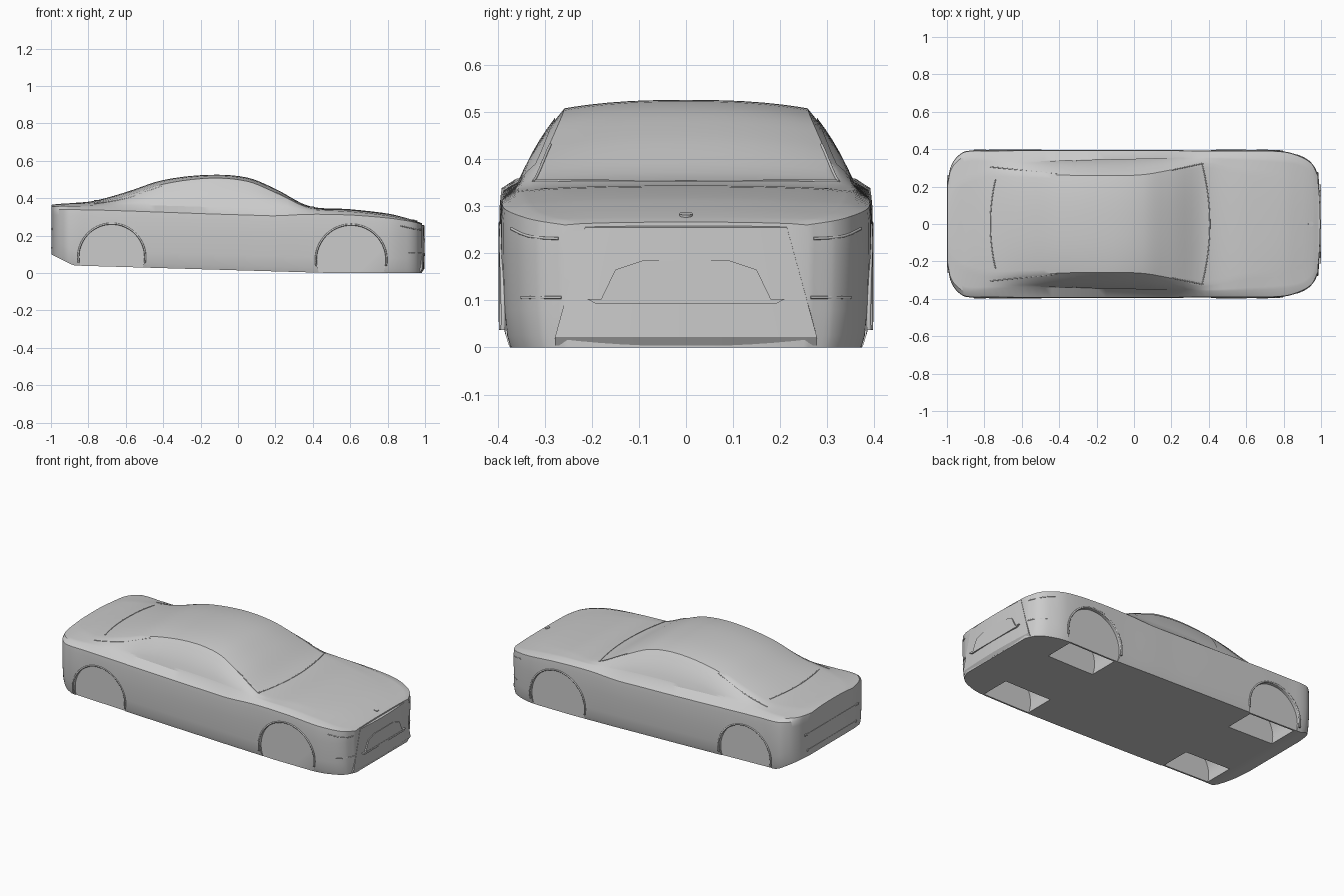
import bpy, bmesh, math

if "Cube" in bpy.data.objects:
    bpy.data.objects.remove(bpy.data.objects["Cube"])

# Body stations: x, half width, crease z, belt y, belt z, roof edge y, roof edge z, centre z
KEYS = [
    (-.998, .22, .340, .20, .354, .12, .361, .364),
    (-.982, .30, .340, .28, .356, .16, .364, .367),
    (-.95, .355, .340, .33, .357, .20, .367, .370),
    (-.90, .389, .339, .36, .357, .23, .370, .373),
    (-.77, .393, .337, .35, .360, .27, .376, .386),
    (-.60, .395, .332, .338, .362, .268, .412, .432),
    (-.40, .396, .325, .340, .360, .262, .475, .497),
    (-.15, .396, .316, .348, .353, .258, .507, .525),
    (.05, .395, .310, .352, .350, .264, .490, .510),
    (.20, .395, .306, .355, .348, .290, .430, .450),
    (.38, .393, .314, .358, .338, .325, .349, .358),
    (.60, .393, .310, .355, .328, .28, .336, .341),
    (.80, .388, .294, .345, .307, .26, .312, .318),
    (.90, .358, .280, .325, .287, .24, .290, .294),
    (.955, .318, .269, .28, .273, .20, .275, .277),
    (.983, .26, .260, .22, .263, .15, .265, .266),
]


def row(x):
    """Smooth (Hermite) interpolation of the stations at x."""
    n = len(KEYS)
    i = max(k for k in range(n - 1) if KEYS[k][0] <= max(x, KEYS[0][0]))

    def slope(k, c):
        a, b = KEYS[max(k - 1, 0)], KEYS[min(k + 1, n - 1)]
        return (b[c] - a[c]) / (b[0] - a[0])
    p, q = KEYS[i], KEYS[i + 1]
    h = q[0] - p[0]
    t = (x - p[0]) / h
    return [(2*t**3 - 3*t*t + 1)*p[c] + (t**3 - 2*t*t + t)*h*slope(i, c)
            + (3*t*t - 2*t**3)*q[c] + (t**3 - t*t)*h*slope(i + 1, c) for c in range(1, 8)]


def bottom(x):
    return .04 + (-.88 - x)*.5 if x < -.88 else max(0, .04*(.5 - x)/1.38)


def side(x, t):
    """Point on the cabin side, t = 0 at the belt and 1 at the roof edge."""
    w, zs, yb, zb, yr, zr, zc = row(x)
    bulge = .04*t*(1 - t)*min(1, max(0, (zr - zb)/.12))
    return yb + (yr - yb)*t + bulge, zb + (zr - zb)*t


def top_z(x, y):
    w, zs, yb, zb, yr, zr, zc = row(x)
    y = abs(y)
    if y <= yr:
        return zc - (zc - zr)*(y/yr)**2.5
    return zr + (zb - zr)*min(1, (y - yr)/(yb - yr))


def section(x):
    w, zs, yb, zb, yr, zr, zc = row(x)
    f = bottom(x)
    half = [(0, f), (.955*w, f), (.975*w, f + .025), (.99*w, f + .08), (w, .2), (w, zs - .03), (w - .003, zs)]
    half += [side(x, t) for t in (0, .2, .4, .6, .8, 1)]
    half += [(yr*s, top_z(x, yr*s)) for s in (.93, .82, .65, .45, .22, 0)]
    full = half + [(-y, z) for y, z in half[-2:0:-1]]
    return [(x, y, z) for y, z in full]


def make(name, verts, faces, angle=30):
    me = bpy.data.meshes.new(name)
    me.from_pydata(verts, [], faces)
    bm = bmesh.new()
    bm.from_mesh(me)
    bmesh.ops.recalc_face_normals(bm, faces=bm.faces)
    bm.to_mesh(me)
    bm.free()
    ob = bpy.data.objects.new(name, me)
    bpy.context.collection.objects.link(ob)
    smooth(ob, angle)
    return ob


def smooth(ob, angle=30):
    bpy.ops.object.select_all(action='DESELECT')
    ob.select_set(True)
    bpy.context.view_layer.objects.active = ob
    bpy.ops.object.shade_smooth_by_angle(angle=math.radians(angle))


def loft(name, rings):
    n = len(rings[0])
    verts = [v for r in rings for v in r]
    faces = [(i*n + j, i*n + (j + 1) % n, (i + 1)*n + (j + 1) % n, (i + 1)*n + j)
             for i in range(len(rings) - 1) for j in range(n)]
    faces += [tuple(range(n)), tuple(range((len(rings) - 1)*n, len(rings)*n))]
    return make(name, verts, faces)


def bead(name, pts, r=.003):
    cu = bpy.data.curves.new(name, 'CURVE')
    cu.dimensions = '3D'
    cu.bevel_depth = r
    cu.bevel_resolution = 2
    cu.use_fill_caps = True
    sp = cu.splines.new('POLY')
    sp.points.add(len(pts) - 1)
    for p, co in zip(sp.points, pts):
        p.co = (*co, 1)
    ob = bpy.data.objects.new(name, cu)
    bpy.context.collection.objects.link(ob)
    return ob


def plate(name, outline, x0, x1):
    """Upright slab across the car from a (y, z) outline."""
    return loft(name, [[(x, y, z) for y, z in outline] for x in (x0, x1)])


# Main body shell
xs = [KEYS[0][0]]
for a, b in zip(KEYS, KEYS[1:]):
    xs += [a[0] + (b[0] - a[0])*k/5 for k in range(1, 6)]
xs[-1] = KEYS[-1][0]
body = loft('car_body', [section(x) for x in xs])

# Wheel arches: shallow outer recess, plus open pocket behind the arch panel
ARCHES = [('front', .605, .07, .185), ('rear', -.675, .085, .175)]
for end, cx, cz, r in ARCHES:
    for s in (1, -1):
        for y0, y1, rad in ((.374, .45, r), (.18, .364, r - .012)):
            rings = [[(cx + rad*math.cos(a*math.pi/32), s*y, cz + rad*math.sin(a*math.pi/32))
                      for a in range(64)] for y in (y0, y1)]
            cut = loft('arch_cutter', rings)
            cut.hide_render = True
            m = body.modifiers.new('arch', 'BOOLEAN')
            m.operation, m.object, m.solver = 'DIFFERENCE', cut, 'EXACT'
            bpy.context.view_layer.objects.active = body
            bpy.ops.object.modifier_apply(modifier=m.name)
            bpy.data.objects.remove(cut)
        arc = [math.radians(a) for a in range(-10, 191, 5)]
        bead(end + '_arch_lip', [(cx + (r + .004)*math.cos(a), s*min(.393, row(cx + r*math.cos(a))[0] - .001),
                                  cz + (r + .004)*math.sin(a)) for a in arc], .005)
smooth(body)

# Side windows, slightly proud of the cabin side, split by a pillar
for s in (1, -1):
    for name, x0, x1 in (('door_window', -.31, .27), ('quarter_window', -.50, -.33)):
        verts, faces = [], []
        N, M = 20, 5
        for i in range(N + 1):
            x = x0 + (x1 - x0)*i/N
            hi = .86 if name == 'door_window' else .15 + .71*i/N
            for j in range(M + 1):
                y, z = side(x, .1 + (hi - .1)*j/M)
                verts.append((x, s*(y + .003), z + .001))
        for i in range(N):
            for j in range(M):
                k = i*(M + 1) + j
                faces.append((k, k + 1, k + M + 2, k + M + 1))
        make(name, verts, faces)

    # Pillar and light seams on each side
    def top_line(name, xa, ya, xb, yb):
        pts = [(xa + (xb - xa)*k/10, ya + (yb - ya)*k/10) for k in range(11)]
        bead(name, [(x, s*y, top_z(x, y)) for x, y in pts])
    top_line('rear_pillar_seam', -.77, .305, -.41, .268)
    top_line('windscreen_pillar_seam', .20, .288, .37, .324)
    bead('headlight_line', [(x, s*row(x)[0], z) for x, z in
                            ((.978, .231), (.965, .232), (.94, .236), (.91, .243), (.87, .252))])
    bead('lower_vent_line', [(x, s*row(x)[0]*.99, .106) for x in (.98, .965, .94, .91)])

# Seams at the foot of the windscreen and rear window
for name, xc, bow, hw in (('windscreen_base_seam', .405, -.042, .325), ('rear_window_base_seam', -.768, .028, .24)):
    ys = [hw*k/12 for k in range(-12, 13)]
    bead(name, [(xc + bow*(y/hw)**2, y, top_z(xc + bow*(y/hw)**2, y)) for y in ys])

# Nose panel, bowed forward in the middle
cols = []
for k in range(-6, 7):
    u = k/6
    x = .996 - .011*u*u
    cols.append([(.965, .278*u, .012), (x - .012, .278*u, .004), (x, .278*u, .022),
                 (x, .214*u, .255), (.965, .214*u, .262)])
loft('nose_panel', cols)
plate('nose_grille', [(-.18, .103), (-.15, .165), (-.09, .185), (.09, .185), (.15, .165), (.18, .103)], .98, .9985)
plate('grille_ledge', [(-.19, .092), (.19, .092), (.21, .103), (-.21, .103)], .97, 1.0)

# Small round cap on the bonnet tip
bpy.ops.mesh.primitive_cylinder_add(vertices=24, radius=.014, depth=.006, location=(.945, 0, top_z(.945, 0) + .001),
                                    rotation=(0, .25, 0))
bpy.context.object.name = 'bonnet_cap'

# Rear panel and bumper ridges
for name, z, hw in (('tail_panel_ridge', .235, .26), ('bumper_ridge', .135, .24)):
    plate(name, [(-hw, z - .005), (hw, z - .005), (hw, z + .005), (-hw, z + .005)], -1.0, -.97)
